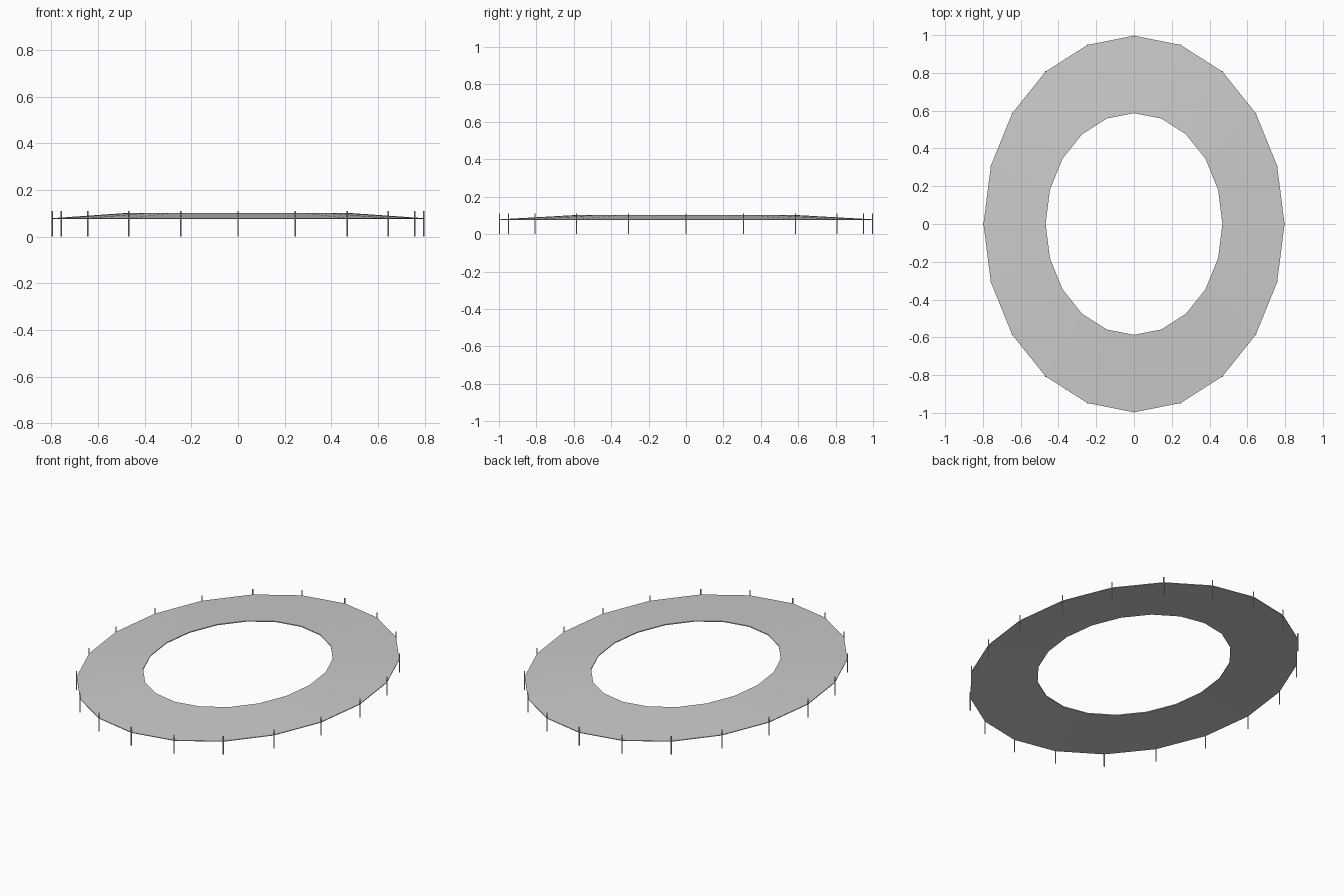
import bpy, bmesh
from math import cos, sin, pi

if "Cube" in bpy.data.objects:
    bpy.data.objects.remove(bpy.data.objects["Cube"])

SIDES = 20
OUTER = (0.797, 0.997)
INNER = (0.468, 0.587)
POST_R = 0.003
POST_H = 0.11


def ellipse(radii, i):
    a = 2 * pi * i / SIDES
    return radii[0] * cos(a), radii[1] * sin(a)


# Thin ring roof, rising gently towards the central opening
profile = [(OUTER, 0.075), (OUTER, 0.079), (INNER, 0.102), (INNER, 0.097)]
bm = bmesh.new()
loops = [[bm.verts.new((*ellipse(r, i), z)) for i in range(SIDES)] for r, z in profile]
for k in range(4):
    a, b = loops[k], loops[(k + 1) % 4]
    for i in range(SIDES):
        j = (i + 1) % SIDES
        bm.faces.new((a[i], a[j], b[j], b[i]))
bmesh.ops.recalc_face_normals(bm, faces=bm.faces)
mesh = bpy.data.meshes.new("ring_roof")
bm.to_mesh(mesh)
bm.free()
bpy.context.collection.objects.link(bpy.data.objects.new("ring_roof", mesh))

# Slender posts through every outer corner
for i in range(SIDES):
    x, y = ellipse(OUTER, i)
    bpy.ops.mesh.primitive_cylinder_add(vertices=8, radius=POST_R, depth=POST_H,
                                        location=(x, y, POST_H / 2))
    bpy.context.object.name = f"post_{i + 1:02d}"
